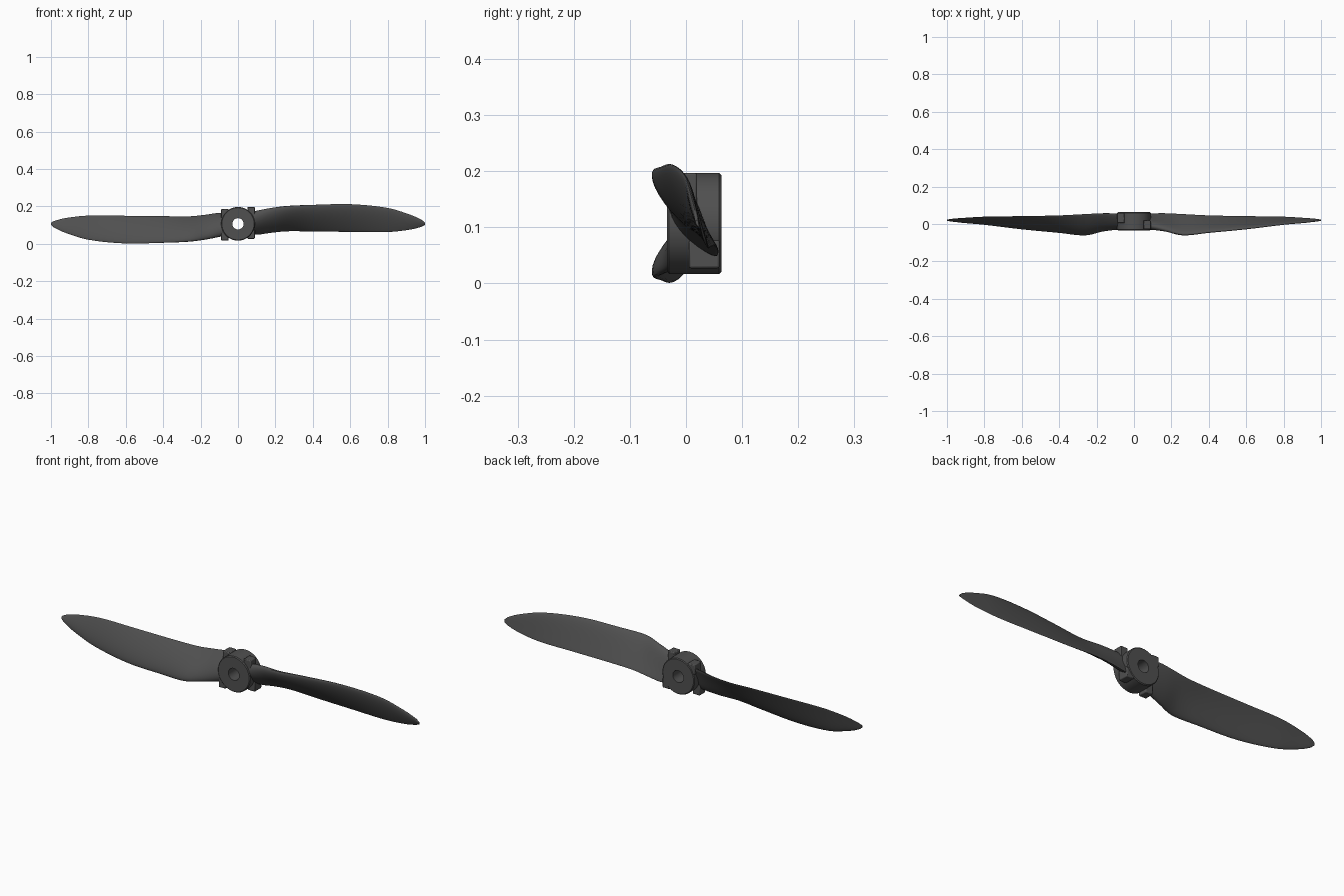
import bpy, bmesh, math
from mathutils import Matrix, Vector

cube = bpy.data.objects.get("Cube")
if cube:
    bpy.data.objects.remove(cube, do_unlink=True)

CENTRE = Vector((0, 0, 0.107))

grey = bpy.data.materials.new("dark grey plastic")
grey.use_nodes = True
colour = (0.08, 0.08, 0.08, 1)
grey.diffuse_color = colour
grey.node_tree.nodes["Principled BSDF"].inputs["Base Color"].default_value = colour


def finish(name, bm, turn=0.0, bevel=0.0):
    """Turn a bmesh into a shaded object, spun about the shaft axis."""
    bmesh.ops.recalc_face_normals(bm, faces=bm.faces)
    bm.transform(Matrix.Translation(CENTRE) @ Matrix.Rotation(turn, 4, "Y"))
    mesh = bpy.data.meshes.new(name)
    bm.to_mesh(mesh)
    bm.free()
    mesh.materials.append(grey)
    obj = bpy.data.objects.new(name, mesh)
    bpy.context.collection.objects.link(obj)
    if bevel:
        mod = obj.modifiers.new("rounded edges", "BEVEL")
        mod.width = bevel
        mod.segments = 2
    bpy.ops.object.select_all(action="DESELECT")
    obj.select_set(True)
    bpy.context.view_layer.objects.active = obj
    bpy.ops.object.shade_smooth_by_angle(angle=math.radians(35))
    return obj


# Hub: a ring with softened rims, lathed about the shaft axis
def build_hub():
    front, back, outer, bore, soft = -0.034, 0.063, 0.09, 0.03, 0.004
    profile = [(bore, front), (outer - soft, front), (outer, front + soft),
               (outer, back - soft), (outer - soft, back), (bore, back)]
    bm = bmesh.new()
    sides = 64
    rings = []
    for i in range(sides):
        a = math.tau * i / sides
        rings.append([bm.verts.new((r * math.cos(a), y, r * math.sin(a)))
                      for r, y in profile])
    n = len(profile)
    for i, ring in enumerate(rings):
        after = rings[(i + 1) % sides]
        for j in range(n):
            k = (j + 1) % n
            bm.faces.new((ring[j], ring[k], after[k], after[j]))
    finish("hub", bm)


# Blade stations: x, leading z, leading y, trailing z, trailing y, thickness
STATIONS = [
    (.045, .055, -.012, -.052, .046, .05),
    (.1, .068, -.02, -.058, .055, .045),
    (.17, .082, -.035, -.049, .057, .036),
    (.26, .094, -.058, -.04, .053, .03),
    (.4, .101, -.045, -.041, .046, .023),
    (.6, .105, -.026, -.043, .042, .018),
    (.8, .085, -.002, -.044, .039, .013),
    (.92, .049, .009, -.031, .032, .01),
    (.98, .022, .016, -.016, .027, .007),
    (1, .006, .019, -.006, .023, .005),
]


def smooth_stations(steps):
    """Spline through the stations, with slopes measured along x."""
    pts = [Vector(s) for s in STATIONS]
    last = len(pts) - 1
    slopes = []
    for i in range(len(pts)):
        a, b = pts[max(i - 1, 0)], pts[min(i + 1, last)]
        slopes.append((b - a) / (b[0] - a[0]))
    for i in range(last):
        a, b = pts[i], pts[i + 1]
        h = b[0] - a[0]
        for s in range(steps):
            t = s / steps
            u = 1 - t
            yield (a * (u * u * (1 + 2 * t)) + b * (t * t * (3 - 2 * t))
                   + slopes[i] * (h * t * u * u) - slopes[i + 1] * (h * t * t * u))
    yield pts[last]


def build_blade(name, turn):
    bm = bmesh.new()
    around = 32
    rings = []
    for x, zl, yl, zt, yt, thick in smooth_stations(5):
        lead, trail = Vector((x, yl, zl)), Vector((x, yt, zt))
        chord = trail - lead
        normal = Vector((0, -chord.z, chord.y)).normalized()
        if normal.y > 0:
            normal.negate()
        ring = []
        for k in range(around):
            a = math.tau * k / around
            c = (1 - math.cos(a)) / 2
            # blunt nose, thin tail, and more bulge on the front surface
            half = thick * math.sin(a) * (1 - 0.65 * c) * 0.75
            camber = thick * 0.8 * c * (1 - c)
            ring.append(bm.verts.new(lead + chord * c + normal * (half + camber)))
        rings.append(ring)
    for a, b in zip(rings, rings[1:]):
        for k in range(around):
            m = (k + 1) % around
            bm.faces.new((a[k], a[m], b[m], b[k]))
    bm.faces.new(rings[0])
    bm.faces.new(rings[-1])
    finish(name, bm, turn)


# Shoulder blocks that carry each blade root
def build_block(name, low, high, turn):
    low, high = Vector(low), Vector(high)
    bm = bmesh.new()
    bmesh.ops.create_cube(bm, size=1)
    for v in bm.verts:
        v.co = [l + (c + 0.5) * (h - l) for l, h, c in zip(low, high, v.co)]
    finish(name, bm, turn, bevel=0.004)


build_hub()
for side, turn in (("left", 0.0), ("right", math.pi)):
    build_blade(side + "_blade", turn)
    build_block(side + "_leading_shoulder", (.05, -.028, .03), (.09, .02, .09), turn)
    build_block(side + "_trailing_shoulder", (.05, .005, -.08), (.09, .06, -.03), turn)
